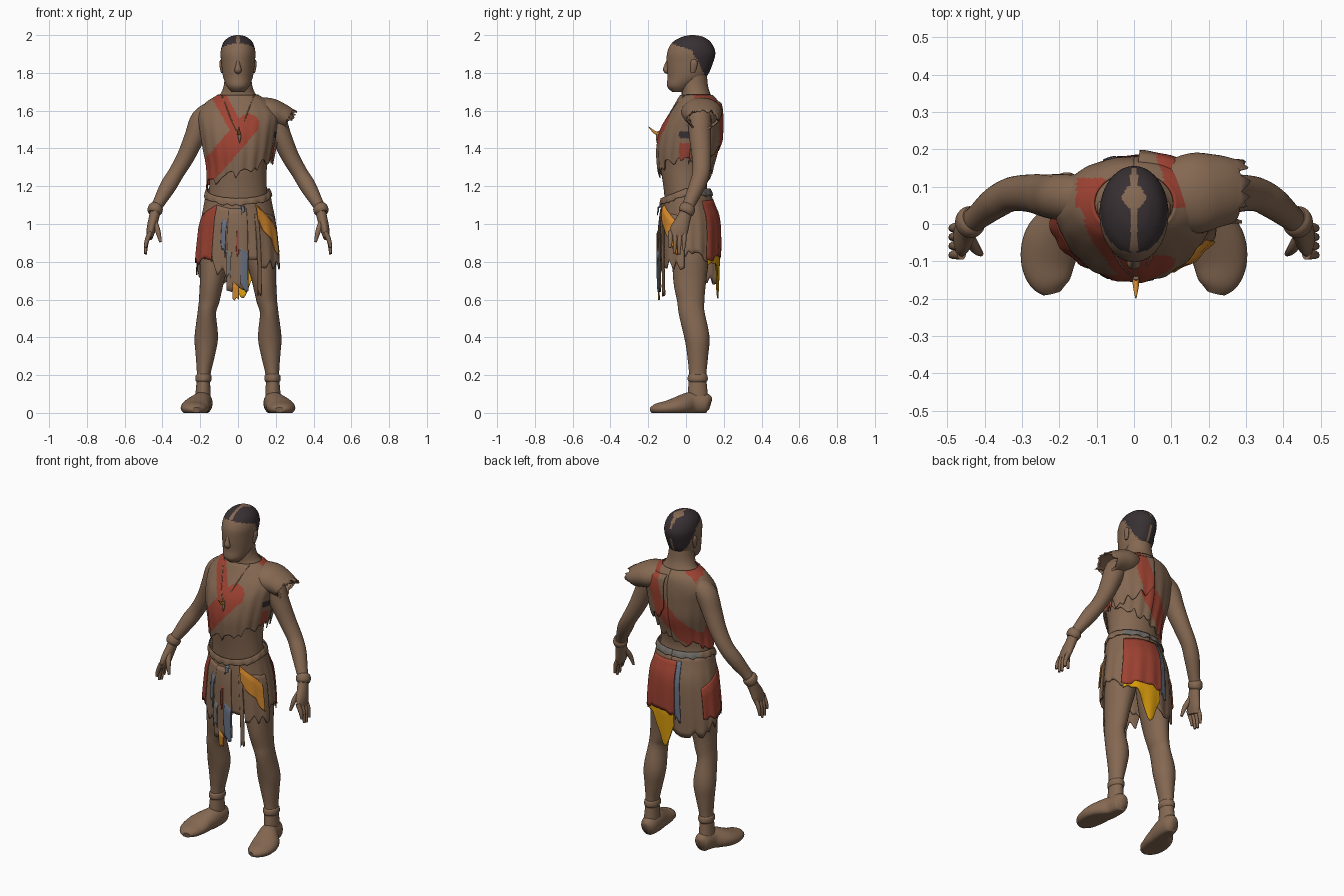
import bpy, bmesh, math, random
from mathutils import Vector

random.seed(4)
if "Cube" in bpy.data.objects:
    bpy.data.objects.remove(bpy.data.objects["Cube"])

COLOURS = {
    "brown": (.235, .14, .085), "red": (.34, .055, .032), "charcoal": (.04, .03, .033),
    "yellow": (.72, .34, .004), "orange": (.64, .24, .025), "blue": (.13, .16, .22), "grey": (.17, .155, .14),
}
MATS = {}
for label, rgb in COLOURS.items():
    m = bpy.data.materials.new(label)
    m.use_nodes = True
    m.diffuse_color = (*rgb, 1)
    node = m.node_tree.nodes["Principled BSDF"]
    node.inputs["Base Color"].default_value = (*rgb, 1)
    node.inputs["Roughness"].default_value = .9
    MATS[label] = m
made = []


def finish(name, bm, colour, rule=None, thick=0):
    """Turn a bmesh into an object; rule(centre) may name another colour."""
    me = bpy.data.meshes.new(name)
    names = [colour] + [c for c in COLOURS if rule and c != colour]
    for c in names:
        me.materials.append(MATS[c])
    if rule:
        for f in bm.faces:
            f.material_index = names.index(rule(f.calc_center_median()) or colour)
    bm.to_mesh(me)
    bm.free()
    ob = bpy.data.objects.new(name, me)
    bpy.context.collection.objects.link(ob)
    if thick:
        mod = ob.modifiers.new("cloth thickness", "SOLIDIFY")
        mod.thickness, mod.offset = thick, 1
    made.append(ob)


def dense(keys, steps):
    """Smooth curve through key rings."""
    out = []
    k = [keys[0]] + list(keys) + [keys[-1]]
    for i in range(1, len(k) - 2):
        for j in range(steps):
            t = j / steps
            out.append([.5 * (2 * b + (c - a) * t + (2 * a - 5 * b + 4 * c - d) * t * t
                        + (3 * b - a - 3 * c + d) * t ** 3) for a, b, c, d in zip(*k[i - 1:i + 3])])
    return out + [list(keys[-1])]


def loft(name, keys, colour="brown", side=1, steps=5, segs=28, flat=False, ref=(0, 1, 0),
         rule=None, jag=0, floor=False):
    """Elliptical rings (x, y, z, half width, half depth) skinned into one surface."""
    rings = dense([(k[0] * side, *k[1:]) for k in keys], steps)
    bm = bmesh.new()
    rows = []
    for i, r in enumerate(rings):
        t = Vector(rings[min(i + 1, len(rings) - 1)][:3]) - Vector(rings[max(i - 1, 0)][:3])
        t = Vector((0, 0, 1)) if flat else t.normalized()
        n = Vector(ref)
        n = (n - t * n.dot(t)).normalized()
        w = n.cross(t)
        row = []
        for s in range(segs):
            a = math.tau * s / segs
            p = Vector(r[:3]) + w * r[3] * math.cos(a) + n * r[4] * math.sin(a)
            if jag and i == len(rings) - 1:
                p += t * random.uniform(-jag, jag)
            if floor:
                p.z = max(p.z, 0)
            row.append(bm.verts.new(p))
        rows.append(row)
    for r0, r1 in zip(rows, rows[1:]):
        for s in range(segs):
            bm.faces.new((r0[s], r0[s - 1], r1[s - 1], r1[s]))
    if not jag:
        bm.faces.new(rows[0])
        bm.faces.new(rows[-1])
    bmesh.ops.recalc_face_normals(bm, faces=bm.faces)
    finish(name, bm, colour, rule, .008 if jag else 0)


def profile(rings, z):
    """Centre and half sizes of a ring stack at height z."""
    z = min(max(z, rings[0][2]), rings[-1][2])
    for p, q in zip(rings, rings[1:]):
        if z <= q[2]:
            t = (z - p[2]) / (q[2] - p[2])
            return [a + (b - a) * t for a, b in zip(p, q)]
    return rings[-1]


def cloth(name, rings, a0, a1, top, bottom, colour="brown", off=.01, jag=.04, rule=None, rows=14, fold=.003):
    """Cloth wrapped on a ring stack; angles run from the front towards the left."""
    cols = max(8, int((a1 - a0) / 2))
    n = max(3, int((a1 - a0) / 7))
    teeth = [random.uniform(-jag, jag) for _ in range(n + 2)]
    edge = lambda e, u, ang: e(ang) if callable(e) else e[0] + (e[1] - e[0]) * u
    bm = bmesh.new()
    grid = []
    for i in range(cols + 1):
        u = i / cols
        ang = a0 + (a1 - a0) * u
        th = math.radians(ang)
        k = int(u * n)
        tooth = teeth[k] + (teeth[k + 1] - teeth[k]) * (u * n - k)
        zt, zb = edge(top, u, ang), edge(bottom, u, ang) + tooth
        col = []
        for j in range(rows + 1):
            z = zt + (zb - zt) * j / rows
            x, y, _, w, d = profile(rings, z)
            o = off * min(1, (j + 2) / 5) + fold * math.sin(th * 17) * j / rows
            col.append(bm.verts.new((x + (w + o) * math.sin(th), y - (d + o) * math.cos(th), z)))
        grid.append(col)
    for g, h in zip(grid, grid[1:]):
        for j in range(rows):
            bm.faces.new((g[j], g[j + 1], h[j + 1], h[j]))
    finish(name, bm, colour, rule, .006)


def near(p, a, b, width):
    """True if p lies within width of the line a-b in the front plane."""
    q, a, b = Vector((p.x, p.z)), Vector(a), Vector(b)
    t = max(0, min(1, (q - a).dot(b - a) / (b - a).length_squared))
    return (q - a - (b - a) * t).length < width


# Torso and neck
TORSO = [(0, .02, 1, .165, .125), (0, .01, 1.1, .162, .12), (0, -.005, 1.2, .152, .115), (0, -.003, 1.3, .153, .132),
         (0, .008, 1.4, .172, .148), (0, .022, 1.5, .188, .142), (.003, .045, 1.58, .196, .12), (0, .058, 1.64, .155, .098),
         (0, .055, 1.68, .1, .078), (0, .045, 1.73, .076, .072), (0, .04, 1.8, .07, .07)]
BODY = dense(TORSO, 5)
loft("torso", TORSO, flat=True, segs=48)


# Head with short hair and a shaved parting
def hair(p):
    line = 1.955 - (p.y + .08) * .3 if p.y < .03 else 1.922 - (p.y - .03) * 1.9
    spot = abs(p.y - .072)
    parting = abs(p.x) < max(.009, .036 - spot * .7 if spot < .03 else 0)
    return "charcoal" if p.z > line and not (parting and p.y < .15) else None


loft("head", [(0, -.035, 1.7, .035, .04), (0, -.03, 1.73, .06, .07), (0, .005, 1.78, .079, .103),
              (0, .02, 1.85, .088, .122), (0, .028, 1.91, .092, .127), (0, .03, 1.96, .078, .103),
              (0, .035, 1.99, .046, .058), (0, .035, 2, .01, .012)], flat=True, steps=8, segs=80, rule=hair)
loft("nose", [(0, -.09, 1.88, .006, .006), (0, -.101, 1.84, .012, .013), (0, -.105, 1.815, .019, .016),
              (0, -.092, 1.8, .012, .008)], segs=16)
loft("chin", [(0, -.06, 1.765, .02, .02), (0, -.075, 1.735, .032, .026), (0, -.055, 1.71, .015, .015)], segs=16)

for s, side in ((1, "left_"), (-1, "right_")):
    loft(side + "ear", [(.084, .035, 1.8, .006, .01), (.088, .04, 1.83, .009, .018),
                        (.091, .042, 1.855, .008, .018), (.087, .04, 1.87, .005, .01)], side=s, segs=14)
    # Arm and hand
    loft(side + "arm", [(.13, .072, 1.6, .055, .058), (.19, .072, 1.55, .062, .062), (.23, .075, 1.46, .054, .058),
                        (.275, .082, 1.36, .047, .051), (.327, .08, 1.27, .042, .046), (.37, .058, 1.2, .043, .043),
                        (.415, .022, 1.12, .033, .035), (.438, .005, 1.08, .028, .032)], side=s)
    loft(side + "hand", [(.433, .01, 1.09, .027, .032), (.446, -.012, 1.03, .027, .037),
                         (.46, -.036, .97, .024, .048), (.468, -.048, .925, .015, .042)], side=s)
    loft(side + "bracelet", [(.43, .015, 1.098, .03, .034), (.435, .009, 1.086, .039, .042),
                             (.442, .001, 1.067, .039, .042), (.446, -.005, 1.055, .03, .034)], side=s)
    for i, tip in enumerate((.875, .845, .84, .86)):
        y = -.082 + .024 * i
        loft(side + "finger_%d" % (i + 1), [(.462, y, .96, .013, .014), (.483, y, .91, .012, .012),
                                            (.49, y - .003, tip, .007, .007)], side=s, segs=10)
    loft(side + "thumb", [(.443, -.03, 1.02, .014, .016), (.425, -.065, .965, .014, .014),
                          (.41, -.08, .905, .007, .007)], side=s, segs=10)
    # Leg, foot and ankle band
    loft(side + "leg", [(.09, .03, 1.06, .08, .1), (.118, .025, .85, .083, .098), (.138, .02, .7, .064, .087),
                        (.152, .025, .6, .055, .073), (.165, .03, .53, .049, .068), (.168, .058, .4, .062, .066),
                        (.174, .062, .3, .05, .055), (.182, .062, .2, .036, .046), (.185, .062, .1, .04, .053),
                        (.185, .07, .03, .042, .055)], side=s)
    loft(side + "foot", [(.182, .13, .045, .02, .03), (.182, .105, .05, .045, .055), (.19, .03, .05, .054, .062),
                         (.22, -.04, .035, .074, .052), (.23, -.1, .025, .073, .04), (.226, -.155, .02, .055, .03),
                         (.22, -.185, .015, .025, .014)], side=s, ref=(0, 0, 1), floor=True)
    loft(side + "ankle_band", [(.182, .062, .205, .036, .046), (.182, .062, .195, .042, .052),
                               (.183, .062, .175, .043, .053), (.183, .062, .163, .036, .046)], side=s)


# Torn tunic with crossing sashes
def sash(p):
    if p.y > .045:
        back = near(p, (.13, 1.7), (.035, 1.43), .042) or near(p, (.035, 1.43), (-.15, 1.23), .052)
        return "red" if back or (p.z > 1.6 and -.15 < p.x < -.075 and p.y < .12) else None
    if near(p, (-.125, 1.72), (-.005, 1.5), .036) or near(p, (.055, 1.525), (-.2, 1.225), .055):
        return "red"
    if p.x > .1 and p.y > -.035:
        return "red" if 1.34 < p.z < 1.43 and p.y < .02 else "charcoal" if 1.455 < p.z < 1.49 else None


def hem(ang):
    return 1.27 + .06 * math.sin(math.radians(ang))


cloth("tunic", BODY, -180, 180, (1.68, 1.68), hem, jag=.03, rule=sash, rows=64)
cloth("back_drape", BODY, 95, 176, (1.63, 1.65), (1.33, 1.42), off=.026, jag=.05, rule=sash, rows=40)
loft("torn_sleeve", [(.07, .07, 1.602, .06, .08), (.16, .082, 1.592, .068, .1), (.22, .088, 1.575, .06, .09),
                     (.268, .088, 1.555, .05, .078)], jag=.026, segs=36)

# Cord necklace with a tooth pendant
for s, side in ((1, "left_"), (-1, "right_")):
    path = []
    for x, z in ((.085, 1.68), (.065, 1.63), (.035, 1.55), (.005, 1.49)):
        _, cy, _, w, d = profile(BODY, z)
        path.append((x, cy - (d + .016) * math.sqrt(max(0, 1 - (x / (w + .016)) ** 2)), z, .003, .003))
    loft(side + "necklace_cord", path, side=s, segs=8)
loft("tooth_pendant", [(.005, -.135, 1.475, .01, .01), (.005, -.165, 1.485, .008, .008),
                       (.005, -.198, 1.515, .002, .002)], "orange", ref=(0, 0, 1), segs=10)
loft("pendant_drop", [(.005, -.143, 1.49, .007, .007), (.008, -.153, 1.46, .008, .007),
                      (.008, -.153, 1.43, .002, .002)], "brown", segs=10)

# Layered loincloth
HIPS = dense([(0, .015, .55, .215, .135), (0, .018, .8, .21, .145), (0, .018, 1, .19, .145), (0, .008, 1.1, .172, .132),
              (0, -.005, 1.2, .158, .122)], 5)
dip = lambda ang: 1.165 - .05 * max(0, math.cos(math.radians(ang)))
cloth("loincloth_wrap", HIPS, -180, 180, dip, lambda a: .83 - .12 * max(0, math.cos(math.radians(a + 145))),
      jag=.035, off=.004)
cloth("waist_roll", HIPS, -180, 180, lambda a: dip(a) + .02, lambda a: dip(a) - .015, off=.008, jag=.006,
      rule=lambda p: "grey" if p.y > .07 else None, rows=6)

tail = lambda a: .78 - .18 * math.exp(-((a - 174) / 13) ** 2)
PANELS = [
    ("right_hip_panel", -122, -38, (.98, 1.1), (.8, .81), "red", .012, .02),
    ("front_right_rag", -38, -12, (1.1, 1.08), (.8, .7), "brown", .011, .05),
    ("front_right_stripe", -24, -17, (1.04, 1.02), (.88, .84), "blue", .019, .03),
    ("front_middle_rag", -15, 14, (1.08, 1.08), (.68, .66), "brown", .014, .05),
    ("front_red_ribbon", -2, 1, (.98, .98), (.85, .84), "red", .022, .02),
    ("front_blue_rag", 3, 13, (.9, .86), (.67, .66), "blue", .022, .03),
    ("front_grey_rag", -15, -9, (.88, .86), (.72, .7), "grey", .022, .03),
    ("front_tail", -7, 1, (.7, .67), (.6, .6), "orange", .02, .015),
    ("waist_patch", 5, 10, (1.1, 1.09), (1.05, 1.06), "blue", .02, .01),
    ("front_left_ribbon", 27, 33, (1.05, 1.05), (.63, .62), "brown", .012, .02),
    ("front_left_rag", 34, 80, (1.06, 1.04), (.8, .76), "brown", .011, .04),
    ("front_orange_panel", 30, 68, (1.1, 1), (1.02, .83), "orange", .02, .015),
    ("back_red_panel", 125, 192, (1.12, 1.13), (.82, .82), "red", .014, .015),
    ("back_yellow_tail", 128, 190, (.86, .86), tail, "yellow", .01, .02),
    ("back_blue_stripe", 193, 201, (1.13, 1.13), (.8, .77), "blue", .014, .02),
]
for name, a0, a1, top, bottom, colour, off, jag in PANELS:
    cloth(name, HIPS, a0, a1, top, bottom, colour, off, jag)

# Smooth shading with sharp creases kept
bpy.ops.object.select_all(action="DESELECT")
for ob in made:
    ob.select_set(True)
bpy.context.view_layer.objects.active = made[0]
bpy.ops.object.shade_smooth_by_angle(angle=math.radians(50))
